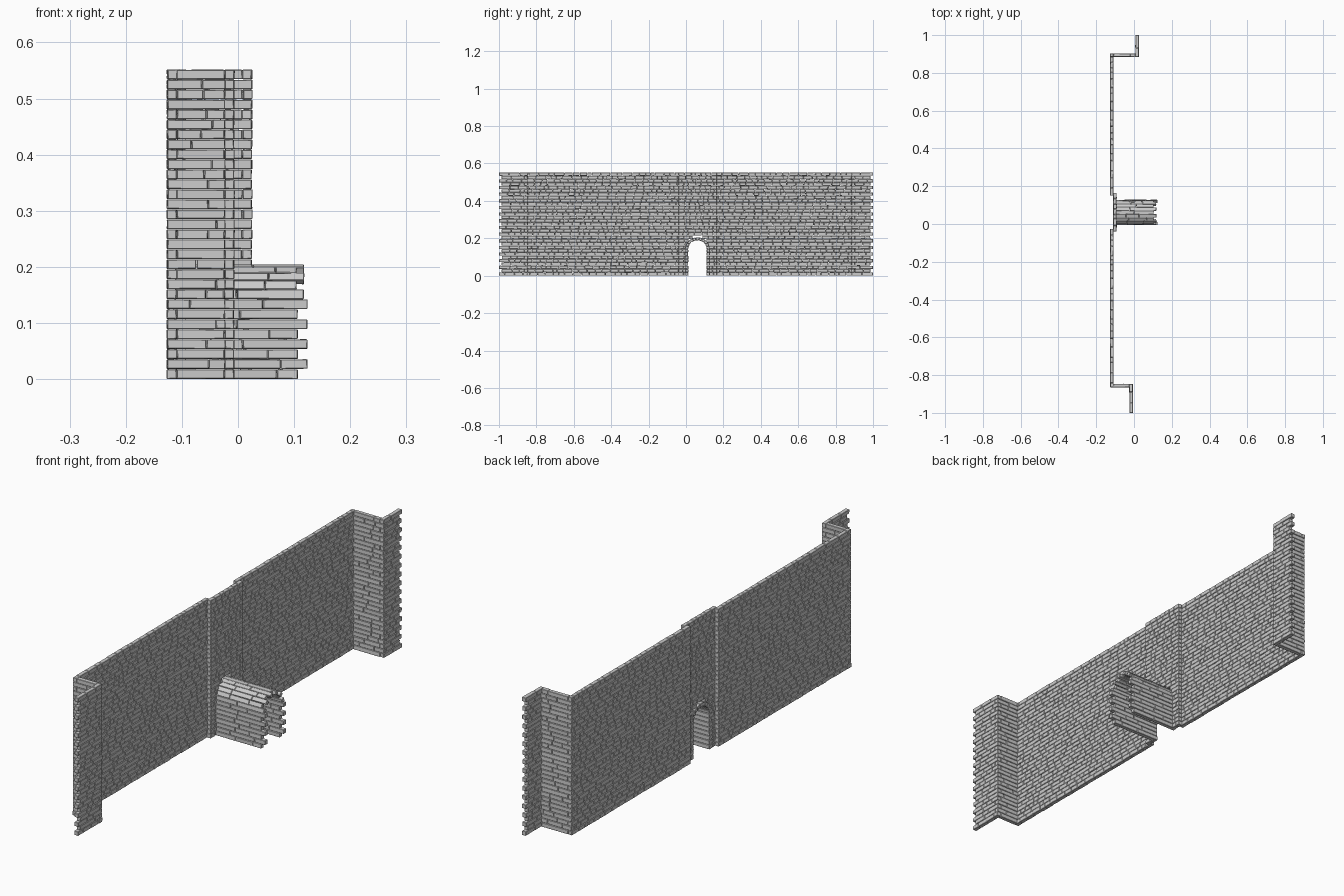
import bpy, bmesh, math, random
from mathutils import Vector

if "Cube" in bpy.data.objects:
    bpy.data.objects.remove(bpy.data.objects["Cube"])

random.seed(4)
T = 0.017            # wall thickness
ROWS = 31
H = 0.0178           # course height
UP = Vector((0, 0, 1))
ARCH_Y, R_IN, R_OUT, SPRING = 0.061, 0.050, 0.066, 8 * H


def jit(a):
    return random.uniform(-a, a)


# One rough stone: quad cross-section swept from a to b along u
def brick(bm, section, u, a, b, rough=0.0007):
    slide = jit(0.0008)
    side = u.cross(UP)
    rings = []
    for s in (a, b):
        rings.append([bm.verts.new(p + u * (s + jit(rough)) + side * (slide + jit(rough))
                                   + UP * jit(rough * 0.6)) for p in section])
    r0, r1 = rings
    faces = [r0[::-1], r1] + [[r0[i], r0[(i + 1) % 4], r1[(i + 1) % 4], r1[i]] for i in range(4)]
    for f in faces:
        bm.faces.new(f)


# One course of stones with random lengths and thin joints
def course(bm, section, u, a, b, lo, hi):
    s = a
    while s < b - 1e-5:
        e = s + random.uniform(lo, hi)
        if b - e < lo * 0.6:
            e = b
        brick(bm, section, u, s + 0.0005, e - 0.0005)
        s = e


# Straight wall from p to q; the ends step by the given amounts on alternate courses
def wall(bm, p, q, rows=ROWS, step=(0, 0), lo=0.022, hi=0.055, parity=0, hole=None):
    p, q = Vector((*p, 0)), Vector((*q, 0))
    u = (q - p).normalized()
    n = u.cross(UP)
    length = (q - p).length
    for i in range(rows):
        z0, z1 = i * H + 0.0006, (i + 1) * H - 0.0004
        odd = (i + parity) % 2
        a, b = odd * step[0], length - odd * step[1]
        section = [p + n * x + UP * z for x, z in
                   ((-T / 2, z0), (T / 2, z0), (T / 2, z1), (-T / 2, z1))]
        spans = [(a, b)]
        half = hole(z0) if hole else 0
        if half > 0:
            mid = ARCH_Y - p.y
            spans = [(a, mid - half), (mid + half, b)]
        for s, e in spans:
            course(bm, section, u, s, e, lo, hi)


def finish(name, bm):
    bmesh.ops.recalc_face_normals(bm, faces=bm.faces[:])
    me = bpy.data.meshes.new(name)
    bm.to_mesh(me)
    bm.free()
    ob = bpy.data.objects.new(name, me)
    bpy.context.collection.objects.link(ob)
    bev = ob.modifiers.new("worn_edges", 'BEVEL')
    bev.width = 0.0012
    bev.segments = 1
    bev.limit_method = 'NONE'
    return ob


def build(name, *args, **kw):
    bm = bmesh.new()
    wall(bm, *args, **kw)
    return finish(name, bm)


# Half width of the doorway at height z
def doorway(z):
    if z < SPRING:
        return R_IN + 0.007
    d = (R_OUT - 0.006) ** 2 - (z - SPRING) ** 2
    return math.sqrt(d) if d > 0 else 0


# Long curtain walls either side of the gate
X = -0.1175
build("south_wall", (X, -0.864), (X, -0.026), step=(T, 0))
build("north_wall", (X, 0.150), (X, 0.902), step=(0, T))

# Recessed gate panel, pierced by the doorway
build("gate_panel", (-0.101, -0.040), (-0.101, 0.165), hole=doorway, lo=0.018, hi=0.04)

# Corner returns and toothed end wings
build("south_return", (-0.126, -0.8555), (-0.007, -0.8555), step=(T, T), parity=1, lo=0.04, hi=0.11)
build("north_return", (-0.126, 0.8935), (0.025, 0.8935), step=(T, T), parity=1, lo=0.04, hi=0.11)
build("south_wing", (-0.0155, -1.0), (-0.0155, -0.847), step=(0.014, T), lo=0.03, hi=0.06)
build("north_wing", (0.0165, 0.885), (0.0165, 1.0), step=(T, 0.014), lo=0.03, hi=0.06)

# Passage side walls, toothed at the open end
for name, y in (("passage_wall_south", ARCH_Y - 0.058), ("passage_wall_north", ARCH_Y + 0.058)):
    build(name, (-0.112, y), (0.124, y), rows=8, step=(0, 0.017), parity=1, lo=0.06, hi=0.13)

# Vaulted passage roof of wedge-shaped stones
bm = bmesh.new()
N = 11
for i in range(N):
    a0 = math.pi * i / N + 0.006
    a1 = math.pi * (i + 1) / N - 0.006
    section = [Vector((0, ARCH_Y + r * math.cos(a), SPRING + r * 0.95 * math.sin(a)))
               for r, a in ((R_IN, a0), (R_OUT, a0), (R_OUT, a1), (R_IN, a1))]
    course(bm, section, Vector((1, 0, 0)), -0.112, 0.118 - 0.013 * (i % 2), 0.06, 0.13)
finish("passage_vault", bm)
